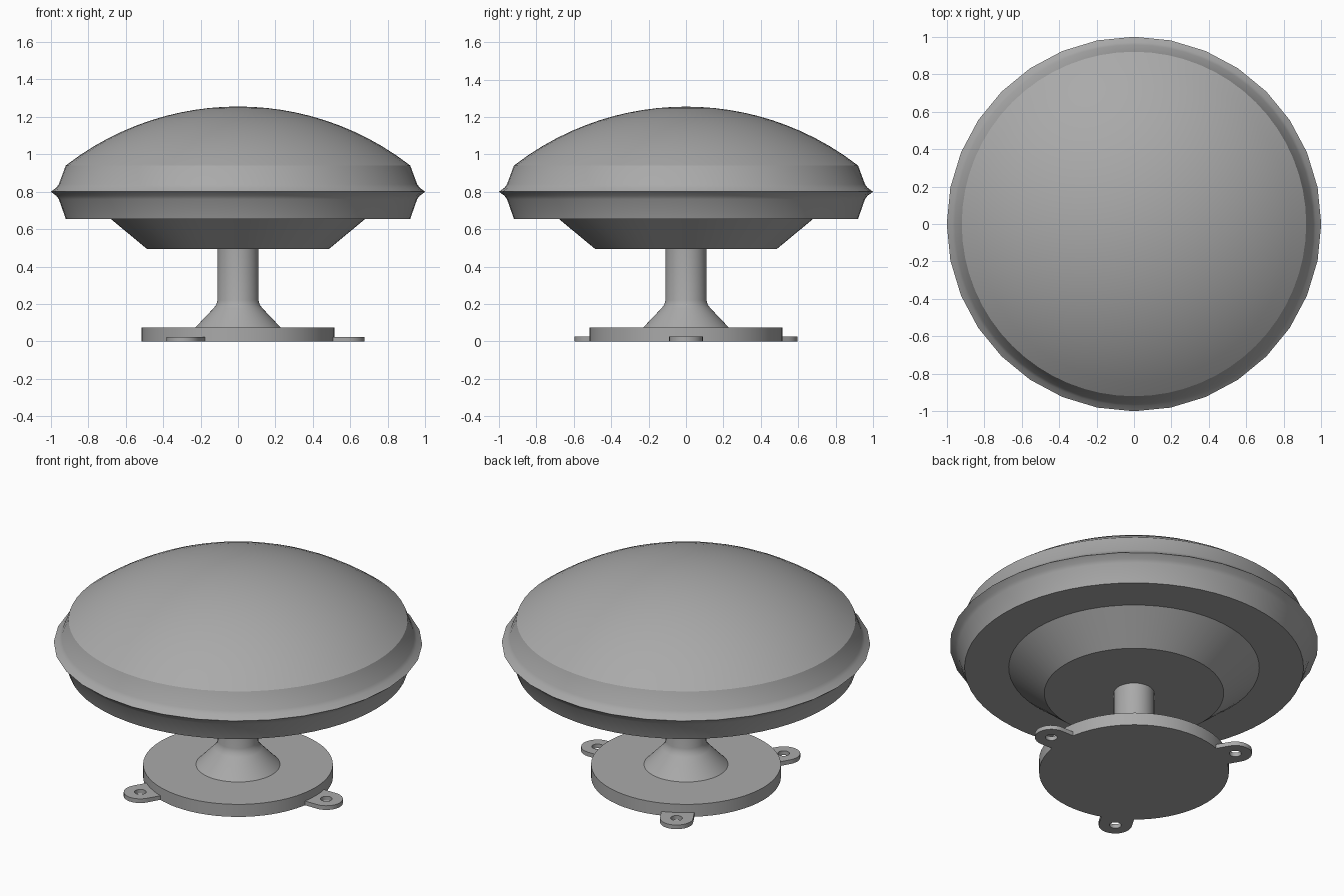
import bpy, bmesh
from math import sin, cos, pi, sqrt, radians

cube = bpy.data.objects.get("Cube")
if cube:
    bpy.data.objects.remove(cube)

GREY = (0.4, 0.4, 0.4, 1)
mat = bpy.data.materials.new("plain grey")
mat.use_nodes = True
mat.diffuse_color = GREY
mat.node_tree.nodes["Principled BSDF"].inputs["Base Color"].default_value = GREY

SEG = 64


def finish(bm, name):
    bmesh.ops.recalc_face_normals(bm, faces=bm.faces)
    mesh = bpy.data.meshes.new(name)
    bm.to_mesh(mesh)
    bm.free()
    mesh.materials.append(mat)
    obj = bpy.data.objects.new(name, mesh)
    bpy.context.collection.objects.link(obj)
    bpy.ops.object.select_all(action='DESELECT')
    obj.select_set(True)
    bpy.context.view_layer.objects.active = obj
    bpy.ops.object.shade_smooth_by_angle(angle=radians(25))
    return obj


def lathe(name, profile, facet_radius=None):
    """Spin (radius, z) points into a closed solid; one ring may be coarser."""
    bm = bmesh.new()
    rings = []
    for r, z in profile:
        if r == 0:
            rings.append([bm.verts.new((0, 0, z))] * SEG)
            continue
        ring = []
        for i in range(SEG):
            a = 2 * pi * i / SEG
            k = r * cos(2 * pi / SEG) if r == facet_radius and i % 2 else r
            ring.append(bm.verts.new((k * cos(a), k * sin(a), z)))
        rings.append(ring)
    for lo, hi in zip(rings, rings[1:]):
        for i in range(SEG):
            j = (i + 1) % SEG
            bm.faces.new(dict.fromkeys((lo[i], lo[j], hi[j], hi[i])))
    return finish(bm, name)


# Domed housing: rim profile followed by a spherical cap
RIM, RIM_Z, TOP = 0.92, 0.94, 1.255
rise = TOP - RIM_Z
R = (RIM ** 2 + rise ** 2) / (2 * rise)
housing = [(0, 0.655), (RIM, 0.655), (0.957, 0.76), (0.97, 0.778), (1.0, 0.8),
           (0.97, 0.822), (0.957, 0.84)]
for i in range(13):
    r = RIM * (1 - i / 12)
    housing.append((r, TOP - R + sqrt(R * R - r * r)))
lathe("domed_housing", housing, facet_radius=1.0)

# Tapered underside, flared stem and round base
lathe("tapered_underside", [(0, 0.495), (0.487, 0.495), (0.68, 0.655), (0, 0.655)])
lathe("stem", [(0, 0.075), (0.228, 0.075), (0.13, 0.178), (0.116, 0.197),
               (0.11, 0.22), (0.11, 0.495), (0, 0.495)])
lathe("base_disc", [(0, 0), (0.515, 0), (0.515, 0.075), (0, 0.075)])


# Mounting ears with a screw hole, evenly spaced round the base
def mounting_ear(name, angle):
    n, w, hole, back, thick, reach = 32, 0.09, 0.032, 0.13, 0.025, 0.585
    bm = bmesh.new()
    loops = []
    for z, inner in ((0, True), (0, False), (thick, False), (thick, True)):
        loop = []
        for i in range(n):
            a = 2 * pi * i / n
            c, s = cos(a), sin(a)
            if inner:
                d = hole
            elif c >= 0:
                d = w
            else:
                d = min(w / max(abs(s), 0.01), back / abs(c))
            loop.append(bm.verts.new((reach + d * c, d * s, z)))
        loops.append(loop)
    for k in range(4):
        lo, hi = loops[k], loops[(k + 1) % 4]
        for i in range(n):
            j = (i + 1) % n
            bm.faces.new((lo[i], lo[j], hi[j], hi[i]))
    finish(bm, name).rotation_euler.z = angle


for i, label in enumerate(("left", "back_right", "front_right")):
    mounting_ear("mounting_ear_" + label, i * 2 * pi / 3)
